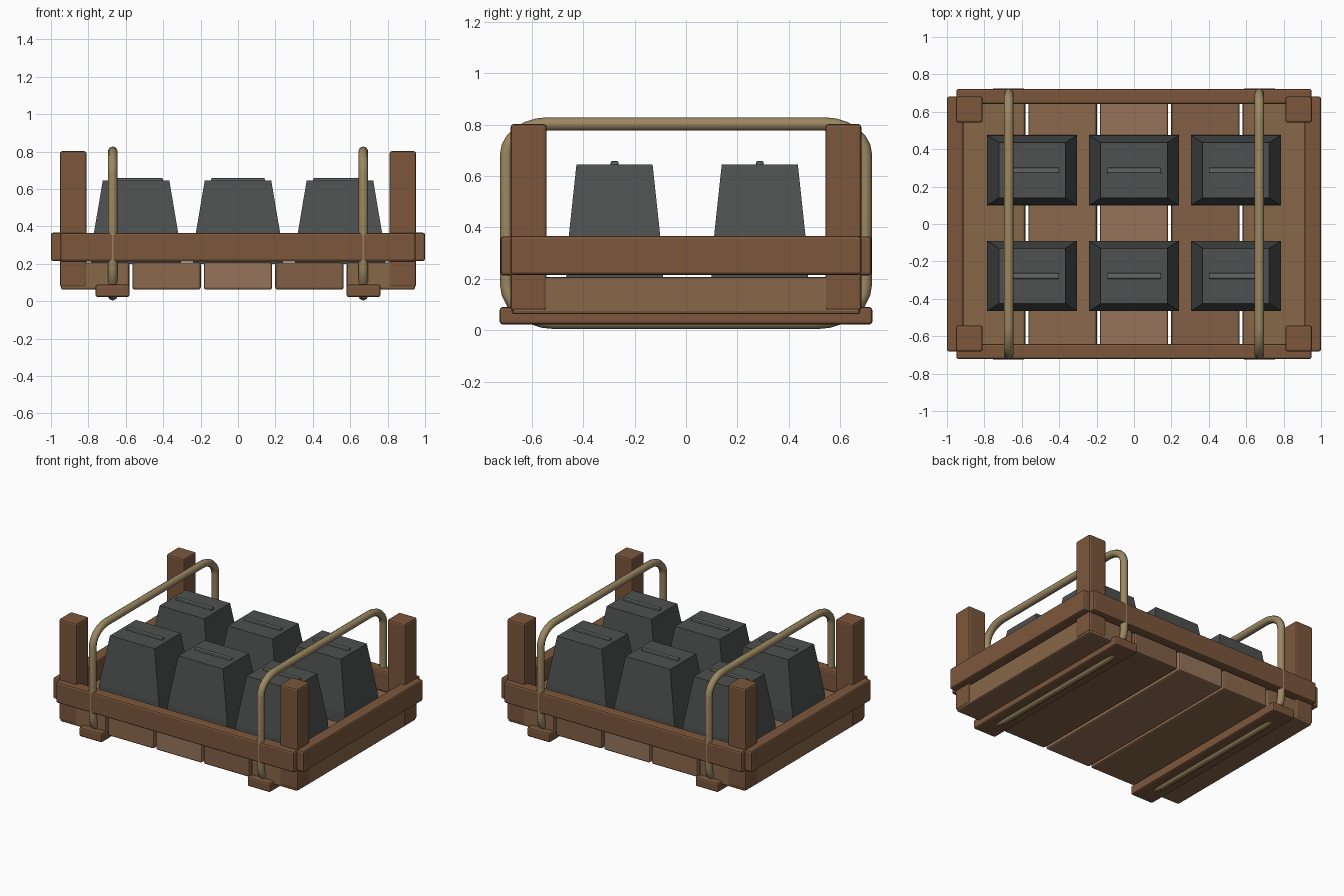
import bpy, bmesh, math

if "Cube" in bpy.data.objects:
    bpy.data.objects.remove(bpy.data.objects["Cube"])


def material(name, rgb):
    m = bpy.data.materials.new(name)
    m.diffuse_color = (*rgb, 1)
    m.use_nodes = True
    m.node_tree.nodes["Principled BSDF"].inputs["Base Color"].default_value = m.diffuse_color
    return m


FRAME = material("dark_wood", (0.20, 0.095, 0.046))
PLANKS = [material("plank_wood_%d" % i, c) for i, c in enumerate([
    (0.25, 0.135, 0.068), (0.26, 0.14, 0.072), (0.31, 0.175, 0.10),
    (0.225, 0.115, 0.062), (0.25, 0.135, 0.068)])]
IRON = material("iron", (0.075, 0.083, 0.08))
RIDGE = material("worn_iron", (0.12, 0.13, 0.125))
ROPE = material("rope", (0.33, 0.245, 0.125))


def finish(bm, name, mat):
    bmesh.ops.recalc_face_normals(bm, faces=bm.faces)
    me = bpy.data.meshes.new(name)
    bm.to_mesh(me)
    bm.free()
    me.materials.append(mat)
    ob = bpy.data.objects.new(name, me)
    bpy.context.collection.objects.link(ob)
    return ob


def box(name, x, y, z, mat, bevel=0.012):
    """Bevelled box from (min, max) ranges."""
    bm = bmesh.new()
    bmesh.ops.create_cube(bm, size=1)
    for v in bm.verts:
        v.co = [r[0] + (c + 0.5) * (r[1] - r[0]) for r, c in zip((x, y, z), v.co)]
    ob = finish(bm, name, mat)
    b = ob.modifiers.new("bevel", 'BEVEL')
    b.width, b.segments = bevel, 2
    return ob


def side(s, a, b):
    return (a, b) if s > 0 else (-b, -a)


# floor planks
for i in range(5):
    cx = (i - 2) * 0.382
    box("floor_plank_%d" % (i + 1), (cx - 0.183, cx + 0.183), (-0.678, 0.678),
        (0.062, 0.207), PLANKS[i])

for s, fb, lr in ((-1, "front", "left"), (1, "back", "right")):
    # rails around the tray
    box(fb + "_rail", (-0.95, 0.95), side(s, 0.642, 0.722), (0.213, 0.365), FRAME)
    box(lr + "_rail", side(s, 0.912, 1.0), (-0.682, 0.682), (0.215, 0.367), FRAME)
    # skids underneath
    box(lr + "_skid", side(s, 0.58, 0.762), (-0.725, 0.725), (0.022, 0.09), FRAME)
    # corner posts
    for t, name in ((-1, "left"), (1, "right")):
        box("%s_%s_post" % (fb, name), side(t, 0.81, 0.952), side(s, 0.542, 0.682),
            (0.075, 0.802), FRAME)

# rope loops around the load
for s, lr in ((-1, "left"), (1, "right")):
    pts = []
    for y, z, ry, rz, a0 in ((0.698, 0.802, 0.16, 0.12, 0), (-0.698, 0.802, 0.16, 0.12, 90),
                             (-0.698, 0.03, 0.19, 0.15, 180), (0.698, 0.03, 0.19, 0.15, 270)):
        cy = y - math.copysign(ry, y)
        cz = z - rz if z > 0.4 else z + rz
        for k in range(7):
            a = math.radians(a0 + 15 * k)
            pts.append((s * 0.67, cy + ry * math.cos(a), cz + rz * math.sin(a)))
    cu = bpy.data.curves.new(lr + "_rope", 'CURVE')
    cu.dimensions = '3D'
    cu.bevel_depth, cu.bevel_resolution = 0.026, 2
    sp = cu.splines.new('POLY')
    sp.points.add(len(pts) - 1)
    for p, co in zip(sp.points, pts):
        p.co = (*co, 1)
    sp.use_cyclic_u = True
    cu.materials.append(ROPE)
    ob = bpy.data.objects.new(lr + "_rope", cu)
    bpy.context.collection.objects.link(ob)
    bpy.ops.object.select_all(action='DESELECT')
    ob.select_set(True)
    bpy.context.view_layer.objects.active = ob
    bpy.ops.object.convert(target='MESH')
    bpy.ops.object.shade_smooth_by_angle(angle=math.radians(50))

# tapered iron blocks, each with a thin ridge on top
n = 0
for cy in (-0.278, 0.287):
    for cx in (-0.545, 0, 0.545):
        n += 1
        bm = bmesh.new()
        rings = []
        for hx, hy, z in ((0.241, 0.188, 0.2), (0.238, 0.186, 0.29), (0.178, 0.148, 0.645)):
            rings.append([bm.verts.new((cx + a * hx, cy + b * hy, z))
                          for a, b in ((-1, -1), (1, -1), (1, 1), (-1, 1))])
        bm.faces.new(rings[0])
        bm.faces.new(rings[-1])
        for lo, hi in zip(rings, rings[1:]):
            for k in range(4):
                j = (k + 1) % 4
                bm.faces.new((lo[k], lo[j], hi[j], hi[k]))
        finish(bm, "iron_block_%d" % n, IRON)
        box("block_ridge_%d" % n, (cx - 0.145, cx + 0.145), (cy - 0.015, cy + 0.015),
            (0.635, 0.658), RIDGE, 0.006)
